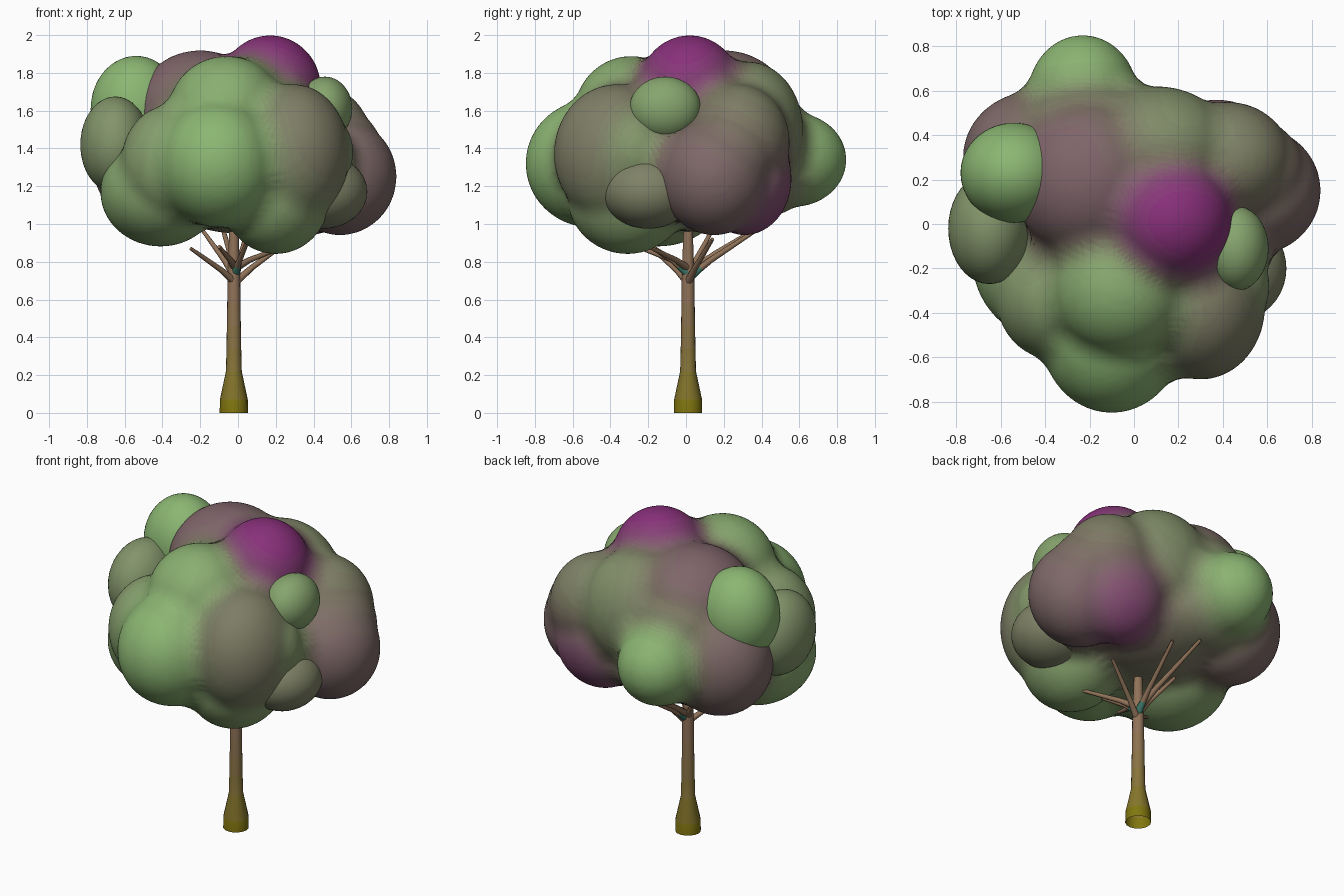
import bpy, bmesh, math
from mathutils import Vector, Matrix

if "Cube" in bpy.data.objects:
    bpy.data.objects.remove(bpy.data.objects["Cube"])


def material(name, rgb):
    m = bpy.data.materials.new(name)
    m.diffuse_color = (*rgb, 1)
    m.use_nodes = True
    m.node_tree.nodes["Principled BSDF"].inputs["Base Color"].default_value = m.diffuse_color
    return m


def new_object(name, bm):
    me = bpy.data.meshes.new(name)
    bm.to_mesh(me)
    bm.free()
    ob = bpy.data.objects.new(name, me)
    bpy.context.collection.objects.link(ob)
    return ob


# leaf clumps: centre, radii, tint (0 green, 0.5 grey-brown, 1 purple)
body = [
    ((0.00, 0.02, 1.38), (0.50, 0.50, 0.42), 0.45),     # core
    ((0.00, 0.15, 1.17), (0.42, 0.38, 0.22), 0.45),     # underside
    ((-0.17, 0.38, 1.25), (0.32, 0.28, 0.22), 0.45),    # back underside
    ((0.17, 0.02, 1.72), (0.27, 0.27, 0.28), 1.0),      # crown
    ((-0.20, 0.20, 1.59), (0.35, 0.36, 0.33), 0.65),    # upper middle
    ((0.10, 0.33, 1.50), (0.35, 0.29, 0.36), 0.3),      # upper back
    ((-0.10, -0.50, 1.32), (0.32, 0.35, 0.34), 0.0),    # front
    ((-0.36, -0.33, 1.32), (0.26, 0.28, 0.31), 0.25),   # front left
    ((-0.06, -0.29, 1.59), (0.31, 0.30, 0.30), 0.05),   # upper front
    ((0.30, -0.37, 1.37), (0.29, 0.33, 0.37), 0.45),    # front right
    ((0.20, -0.31, 1.15), (0.29, 0.32, 0.31), 0.1),     # low front
    ((0.45, -0.28, 1.38), (0.16, 0.18, 0.21), 0.15),    # small middle right
    ((0.42, 0.28, 1.43), (0.29, 0.27, 0.31), 0.4),      # back right
    ((0.37, 0.31, 1.24), (0.29, 0.25, 0.30), 0.9),      # low back right
    ((0.54, 0.15, 1.25), (0.30, 0.29, 0.31), 0.6),      # right
    ((0.53, 0.23, 1.36), (0.24, 0.24, 0.26), 0.5),      # right shoulder
    ((-0.23, 0.57, 1.34), (0.25, 0.28, 0.25), 0.0),     # back
    ((-0.20, 0.42, 1.53), (0.30, 0.20, 0.22), 0.35),    # back shoulder
    ((-0.41, -0.15, 1.17), (0.32, 0.36, 0.29), 0.1),    # low left
    ((-0.44, 0.30, 1.32), (0.33, 0.30, 0.34), 0.6),     # back left
]
# separate clumps that keep a crisp seam against the body
separate = {
    "upper_right_clump": ((0.46, -0.11, 1.61), (0.145, 0.19, 0.17), 0.15),
    "low_right_clump": ((0.45, -0.20, 1.17), (0.235, 0.24, 0.195), 0.42),
    "upper_left_clump": ((-0.54, 0.23, 1.61), (0.24, 0.225, 0.28), 0.0),
    "left_clump": ((-0.65, -0.02, 1.42), (0.185, 0.25, 0.255), 0.28),
}


def ellipsoid(bm, c, r, grow=0):
    size = [v + grow for v in r]
    bmesh.ops.create_icosphere(bm, subdivisions=4, radius=1,
                               matrix=Matrix.Translation(c) @ Matrix.Diagonal((*size, 1)))


# leaf palette, green through grey-brown to purple
green, grey, purple = Vector((.26, .47, .17)), Vector((.20, .165, .125)), Vector((.25, .02, .20))
STEPS = 32
leaf = []
for i in range(STEPS + 1):
    t = i / STEPS
    rgb = green.lerp(grey, t * 2) if t < .5 else grey.lerp(purple, t * 2 - 1)
    leaf.append(material(f"leaf_{i}", rgb))

# canopy body: swollen, fused, then shrunk again so the valleys fill in
FILL = 0.08
bm = bmesh.new()
for c, r, t in body:
    ellipsoid(bm, c, r, FILL)
canopy = new_object("leaf_canopy", bm)
bpy.context.view_layer.objects.active = canopy
canopy.select_set(True)
rm = canopy.modifiers.new("fuse", 'REMESH')
rm.mode = 'VOXEL'
rm.voxel_size = 0.018
canopy.modifiers.new("soften", 'SMOOTH').iterations = 6
dp = canopy.modifiers.new("shrink", 'DISPLACE')
dp.mid_level = 0
dp.strength = -FILL
canopy.modifiers.new("polish", 'SMOOTH').iterations = 6
for m in ("fuse", "soften", "shrink", "polish"):
    bpy.ops.object.modifier_apply(modifier=m)

# blend the tint over the body
for m in leaf:
    canopy.data.materials.append(m)
for p in canopy.data.polygons:
    wsum = tsum = 0
    for c, r, t in body:
        d = Vector(((p.center[k] - c[k]) / r[k] for k in range(3))).length
        w = math.exp(-7 * d)
        wsum += w
        tsum += w * t
    p.material_index = round(tsum / wsum * STEPS)
    p.use_smooth = True

for name, (c, r, t) in separate.items():
    bm = bmesh.new()
    ellipsoid(bm, c, r)
    for f in bm.faces:
        f.smooth = True
    new_object(name, bm).data.materials.append(leaf[round(t * STEPS)])

# trunk: stacked rings with a flared foot, olive fading to brown
bark, moss = material("bark", (.28, .17, .10)), material("moss", (.05, .20, .15))
rings = [(0, .075), (.07, .074), (.22, .042), (.34, .039), (.46, .037), (.58, .035),
         (.70, .034), (.96, .025)]
SIDES = 16
bm = bmesh.new()
loops = []
for z, r in rings:
    loops.append([bm.verts.new((-.022 + r * math.cos(a), .011 + r * math.sin(a), z))
                  for a in (2 * math.pi * k / SIDES for k in range(SIDES))])
for j in range(len(loops) - 1):
    for k in range(SIDES):
        n = (k + 1) % SIDES
        f = bm.faces.new((loops[j][k], loops[j][n], loops[j + 1][n], loops[j + 1][k]))
        f.smooth = True
        f.material_index = j
bm.faces.new(loops[-1])
trunk = new_object("trunk", bm)
for j in range(len(rings) - 1):
    rgb = Vector((.22, .18, .005)).lerp(Vector((.28, .17, .10)), min(1, j / 5))
    trunk.data.materials.append(material(f"trunk_{j}", rgb))


# branches: tapered curves fanning out into the leaves
def branch(name, pts, r, mat):
    cu = bpy.data.curves.new(name, 'CURVE')
    cu.dimensions = '3D'
    cu.bevel_depth = r
    cu.bevel_resolution = 2
    cu.use_fill_caps = True
    sp = cu.splines.new('POLY')
    sp.points.add(len(pts) - 1)
    for i, p in enumerate(pts):
        sp.points[i].co = (*p, 1)
        sp.points[i].radius = 1 - .55 * i / (len(pts) - 1)
    ob = bpy.data.objects.new(name, cu)
    ob.data.materials.append(mat)
    bpy.context.collection.objects.link(ob)


tips = [(-.25, -.18, .87), (-.19, .14, .97), (.06, -.26, .93), (.24, -.20, .88), (.28, .14, .92),
        (.06, .42, 1.00), (-.10, .48, 1.04), (-.10, -.26, .88)]
for i, tip in enumerate(tips):
    start = Vector((-.015, .01, .69 + .025 * (i % 4)))
    tip = Vector(tip)
    knee = start.lerp(tip, .3) + Vector((0, 0, .01))
    branch(f"branch_{i}", [start, knee, tip], .022, bark)
    if i % 3 == 2:
        branch(f"branch_collar_{i}", [start, knee], .027, moss)
